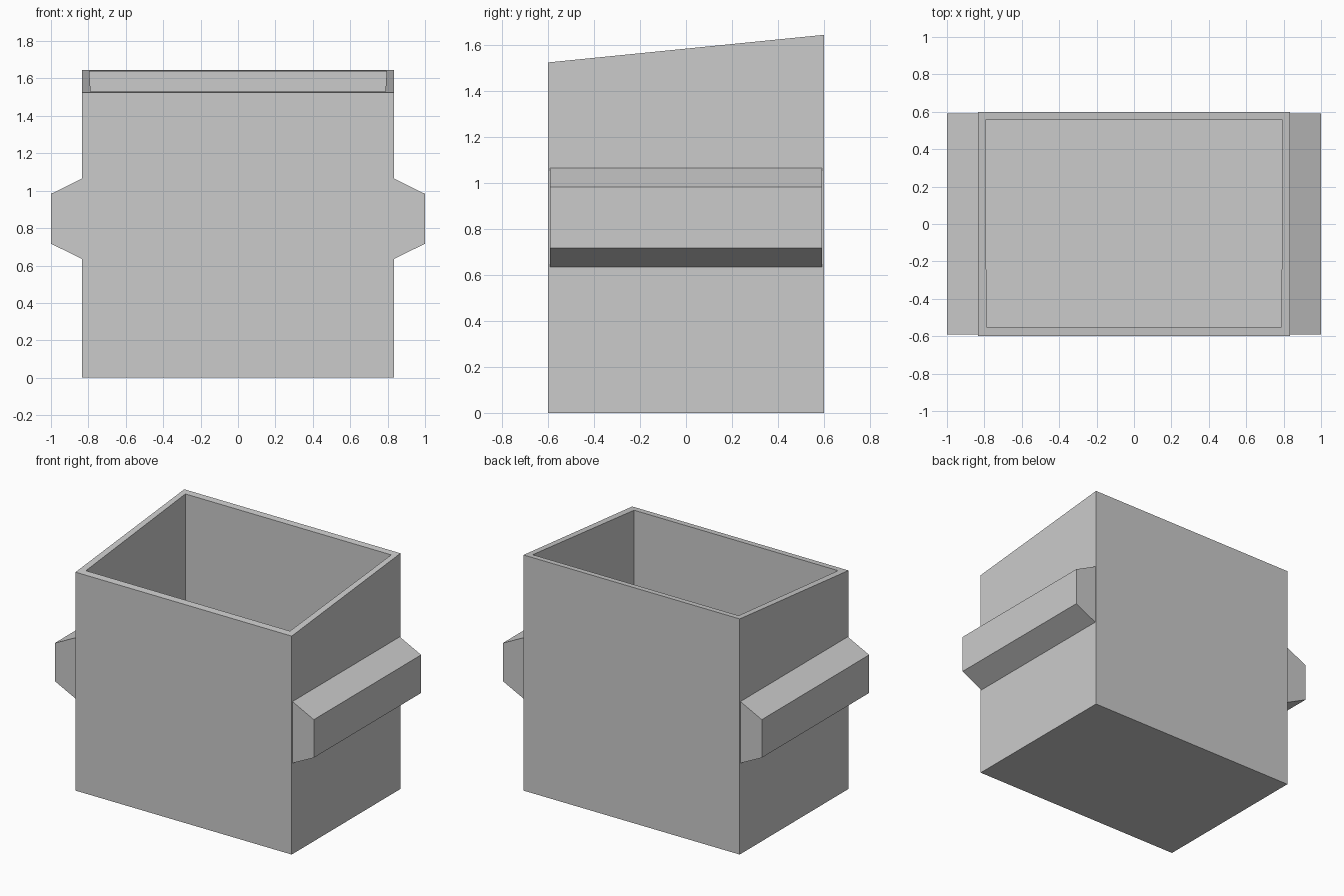
import bpy
import bmesh

cube = bpy.data.objects.get("Cube")
if cube:
    bpy.data.objects.remove(cube, do_unlink=True)

# Single grey finish
GREY = (0.6, 0.6, 0.6, 1)
grey = bpy.data.materials.new("plain grey")
grey.use_nodes = True
grey.diffuse_color = GREY
grey.node_tree.nodes["Principled BSDF"].inputs["Base Color"].default_value = GREY

HALF_X, HALF_Y = 0.835, 0.6
FLOOR = 0.05


def rim_height(y):
    return 1.585 + 0.1 * y


def finish(name, bm):
    bmesh.ops.recalc_face_normals(bm, faces=bm.faces)
    mesh = bpy.data.meshes.new(name)
    bm.to_mesh(mesh)
    bm.free()
    mesh.materials.append(grey)
    obj = bpy.data.objects.new(name, mesh)
    bpy.context.collection.objects.link(obj)
    return obj


# Open bin: nested outer and inner rings joined at the sloping rim
outer = [(-HALF_X, -HALF_Y), (HALF_X, -HALF_Y), (HALF_X, HALF_Y), (-HALF_X, HALF_Y)]
inner = [(-0.788, -0.552), (0.788, -0.552), (0.795, 0.555), (-0.795, 0.555)]
bm = bmesh.new()
rings = [
    [bm.verts.new((x, y, 0)) for x, y in outer],
    [bm.verts.new((x, y, rim_height(y))) for x, y in outer],
    [bm.verts.new((x, y, rim_height(y))) for x, y in inner],
    [bm.verts.new((x, y, FLOOR)) for x, y in inner],
]
for low, high in zip(rings, rings[1:]):
    for i in range(4):
        j = (i + 1) % 4
        bm.faces.new((low[i], low[j], high[j], high[i]))
bm.faces.new(rings[0])
bm.faces.new(rings[-1])
finish("bin_body", bm)

# Bevelled side rails, one extruded profile per side
profile = [(HALF_X, 0.635), (1, 0.717), (1, 0.983), (HALF_X, 1.065)]
for name, side in (("left_rail", 1), ("right_rail", -1)):
    bm = bmesh.new()
    face = bm.faces.new([bm.verts.new((side * x, -0.592, z)) for x, z in profile])
    result = bmesh.ops.extrude_face_region(bm, geom=[face], use_keep_orig=True)
    moved = [v for v in result["geom"] if isinstance(v, bmesh.types.BMVert)]
    bmesh.ops.translate(bm, vec=(0, 1.184, 0), verts=moved)
    finish(name, bm)
